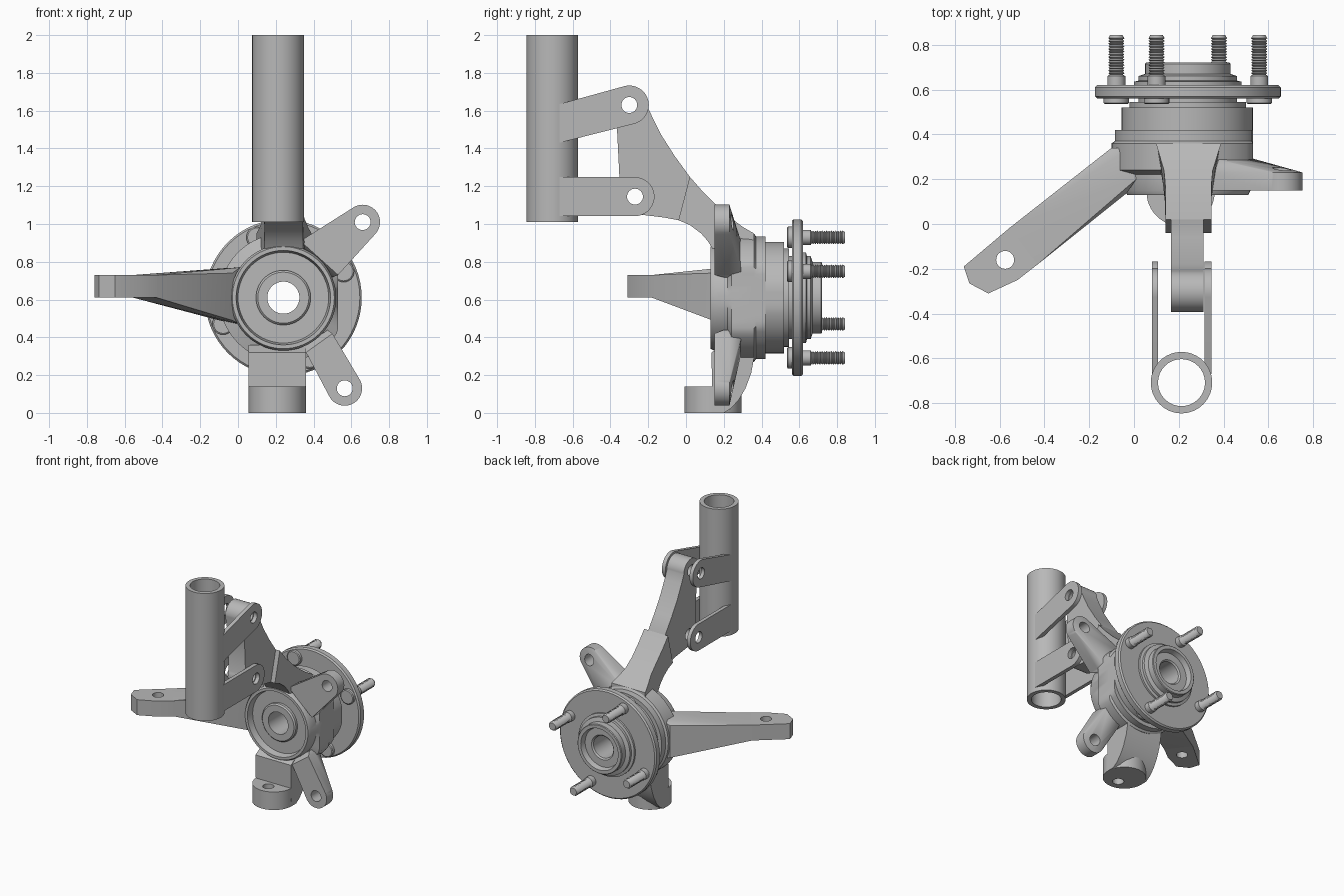
import bpy, bmesh
from math import cos, sin, pi, radians
from mathutils import Matrix, Vector

cube = bpy.data.objects.get("Cube")
if cube:
    bpy.data.objects.remove(cube, do_unlink=True)

steel = bpy.data.materials.new("grey_steel")
steel.use_nodes = True
GREY = (0.48, 0.48, 0.48, 1)
steel.diffuse_color = GREY
steel.node_tree.nodes["Principled BSDF"].inputs["Base Color"].default_value = GREY

HUB_X, HUB_Z = 0.24, 0.61
parts = []


def finish(name, bm):
    bmesh.ops.remove_doubles(bm, verts=bm.verts, dist=0.0001)
    bmesh.ops.recalc_face_normals(bm, faces=bm.faces)
    mesh = bpy.data.meshes.new(name)
    bm.to_mesh(mesh)
    bm.free()
    mesh.materials.append(steel)
    obj = bpy.data.objects.new(name, mesh)
    bpy.context.collection.objects.link(obj)
    parts.append(obj)
    return obj


def lathe(name, profile, x=HUB_X, z=HUB_Z, seg=64, max_x=9):
    """Spin (radius, y) points about an axis along y; closed ring unless it starts on the axis."""
    bm = bmesh.new()
    rings = []
    for r, y in profile:
        angles = [2 * pi * i / seg for i in range(seg)]
        rings.append([bm.verts.new((min(max_x, x + r * cos(a)), y, z + r * sin(a))) for a in angles])
    pairs = list(zip(rings, rings[1:]))
    if profile[0][0] > 0:
        pairs.append((rings[-1], rings[0]))
    for a, b in pairs:
        for i in range(seg):
            j = (i + 1) % seg
            bm.faces.new((a[i], a[j], b[j], b[i]))
    return finish(name, bm)


def place(axis, p, d):
    """Put a 2D point at depth d along the given axis."""
    c = list(p)
    c.insert("xyz".index(axis), d)
    return Vector(c)


def prism(name, pts, axis, lo, hi):
    bm = bmesh.new()
    a, b = ([bm.verts.new(place(axis, p, d)) for p in pts] for d in (lo, hi))
    bm.faces.new(a)
    bm.faces.new(b)
    for i in range(len(pts)):
        j = (i + 1) % len(pts)
        bm.faces.new((a[i], a[j], b[j], b[i]))
    return finish(name, bm)


def hull(name, points):
    bm = bmesh.new()
    for p in points:
        bm.verts.new(p)
    res = bmesh.ops.convex_hull(bm, input=bm.verts)
    junk = [g for g in res["geom_interior"] if isinstance(g, bmesh.types.BMVert)]
    bmesh.ops.delete(bm, geom=junk, context="VERTS")
    bmesh.ops.dissolve_limit(bm, angle_limit=0.01, verts=bm.verts, edges=bm.edges)
    return finish(name, bm)


def slab(pts, axis, lo, hi):
    return [place(axis, p, d) for p in pts for d in (lo, hi)]


def arc(c, r, start, end, n=24):
    steps = [radians(start + (end - start) * i / n) for i in range(n + 1)]
    return [(c[0] + r * cos(a), c[1] + r * sin(a)) for a in steps]


def drill(obj, c, axis, r=0.042):
    """Cut a round hole through a part along an axis."""
    ring = arc(c, r, 0, 360, 32)[:-1]
    cutter = prism("hole_cutter", ring, axis, -3, 3)
    cutter.hide_render = True
    parts.remove(cutter)
    mod = obj.modifiers.new("hole", "BOOLEAN")
    mod.operation, mod.solver, mod.object = "DIFFERENCE", "EXACT", cutter
    bpy.context.view_layer.objects.active = obj
    bpy.ops.object.modifier_apply(modifier=mod.name)
    bpy.data.objects.remove(cutter, do_unlink=True)


# Knuckle body with flat left side, and the spinning hub with wheel flange
lathe("knuckle_body", [(.14, .18), (.24, .18), (.25, .13), (.27, .13), (.28, .15), (.28, .22),
                       (.34, .24), (.34, .36), (.325, .37), (.325, .42), (.295, .42),
                       (.295, .52), (.14, .52)], max_x=0.53)
lathe("wheel_hub", [(.085, .15), (.135, .15), (.145, .16), (.145, .5), (.26, .5), (.26, .545),
                    (.22, .545), (.22, .56), (.405, .56), (.415, .57), (.415, .61), (.405, .62),
                    (.24, .62), (.24, .635), (.22, .64), (.22, .66), (.19, .67), (.19, .715),
                    (.185, .72), (.16, .72), (.15, .68), (.095, .68), (.085, .67)])

# Four threaded wheel studs
thread = [(r, 0.667 + 0.012 * i + d) for i in range(14) for r, d in ((.029, 0), (.036, .006))]
stud = [(0, .535), (.05, .535), (.057, .54), (.057, .56), (.04, .56), (.04, .66)]
stud += thread + [(.028, .843), (0, .843)]
for k in range(4):
    a = radians(23.6 + 90 * k)
    lathe(f"wheel_stud_{k + 1}", stud, HUB_X + .348 * cos(a), HUB_Z + .348 * sin(a), 24)

# Caliper lugs
for name, c, root in (("upper_lug", (.66, 1.01), [(.33, .91), (.53, .73)]),
                      ("lower_lug", (.565, .13), [(.36, .32), (.5, .42)])):
    deep = [(x + (HUB_X - x) * .1, z + (HUB_Z - z) * .1) for x, z in root]
    lug = hull(name, slab(arc(c, .092, 0, 360, 48)[:-1], "y", .15, .23)
               + slab(root, "y", .15, .23) + slab(deep, "y", .2, .3))
    drill(lug, c, "y")

# Steering arm: flat tip and a deepening root
tip = [(-.76, -.19), (-.735, -.265), (-.65, -.31), (-.52, -.25)]
bend = [(-.43, -.18), (-.555, -.017)]
end = hull("steering_arm_tip", slab(tip + bend, "z", .61, .73))
drill(end, (-.575, -.16), "z", .04)
hull("steering_arm_root", slab(bend, "z", .61, .73)
     + slab([(-.03, .14), (-.1, .34)], "z", .49, .74)
     + slab([(.01, .2), (-.02, .34)], "z", .47, .77))

# Ball joint seat and the leg that carries it
seat = prism("ball_joint_seat", arc((.208, .143), .152, 0, 360, 48)[:-1], "z", 0, .14)
drill(seat, (.208, .075), "z", .04)
prism("lower_leg", [(.14, 0), (.2, 0), (.24, .025), (.28, .07), (.315, .13), (.345, .21),
                    (.36, .29), (.36, .36), (.2, .36), (.135, .32)], "x", .056, .36)

# Upper arm: thin blade with two pivots, and a thicker flaring base
TOP, LOW = (-.3, 1.63), (-.27, 1.145)
blade = prism("upper_arm_blade", arc(TOP, .092, 180, 0) + [
    (-.18, 1.57), (-.13, 1.47), (-.06, 1.36), (.02, 1.25), (.05, 1.1), (-.04, 1.02), (-.12, 1.035)]
    + arc(LOW, .092, 270, 150, 12) + [(-.365, 1.5)], "x", .165, .31)
base = prism("upper_arm_base", [(.02, 1.25), (.09, 1.17), (.17, 1.09), (.24, 1.03), (.3, .985),
                                (.36, .95), (.36, .86), (.14, .87), (.115, .91), (.08, .95),
                                (.02, .995), (-.04, 1.02)], "x", .14, .345)
for v in base.data.vertices:
    flare = max(0, v.co.y - .22) * 3
    v.co.x += (v.co.x - HUB_X) * flare

# Strut tube
tube = prism("strut_tube", arc((.212, -.708), .137, 0, 360, 64)[:-1], "z", 1.01, 2)
drill(tube, (.212, -.708), "z", .105)

# Two pairs of bracket plates on the tube
for side, lo, hi in (("left", .315, .345), ("right", .08, .108)):
    for level, c, root in (("upper", TOP, [(-.67, 1.635), (-.67, 1.43)]),
                           ("lower", LOW, [(-.67, 1.248), (-.67, 1.043)])):
        plate = hull(f"{level}_bracket_{side}",
                     slab(arc(c, .103, 0, 360, 48)[:-1] + root, "x", lo, hi))
        drill(plate, c, "x")
for c in (TOP, LOW):
    drill(blade, c, "x")

# Smooth the round faces, keep edges crisp
bpy.ops.object.select_all(action="DESELECT")
for obj in parts:
    obj.select_set(True)
bpy.context.view_layer.objects.active = parts[0]
bpy.ops.object.shade_smooth_by_angle(angle=radians(30))
